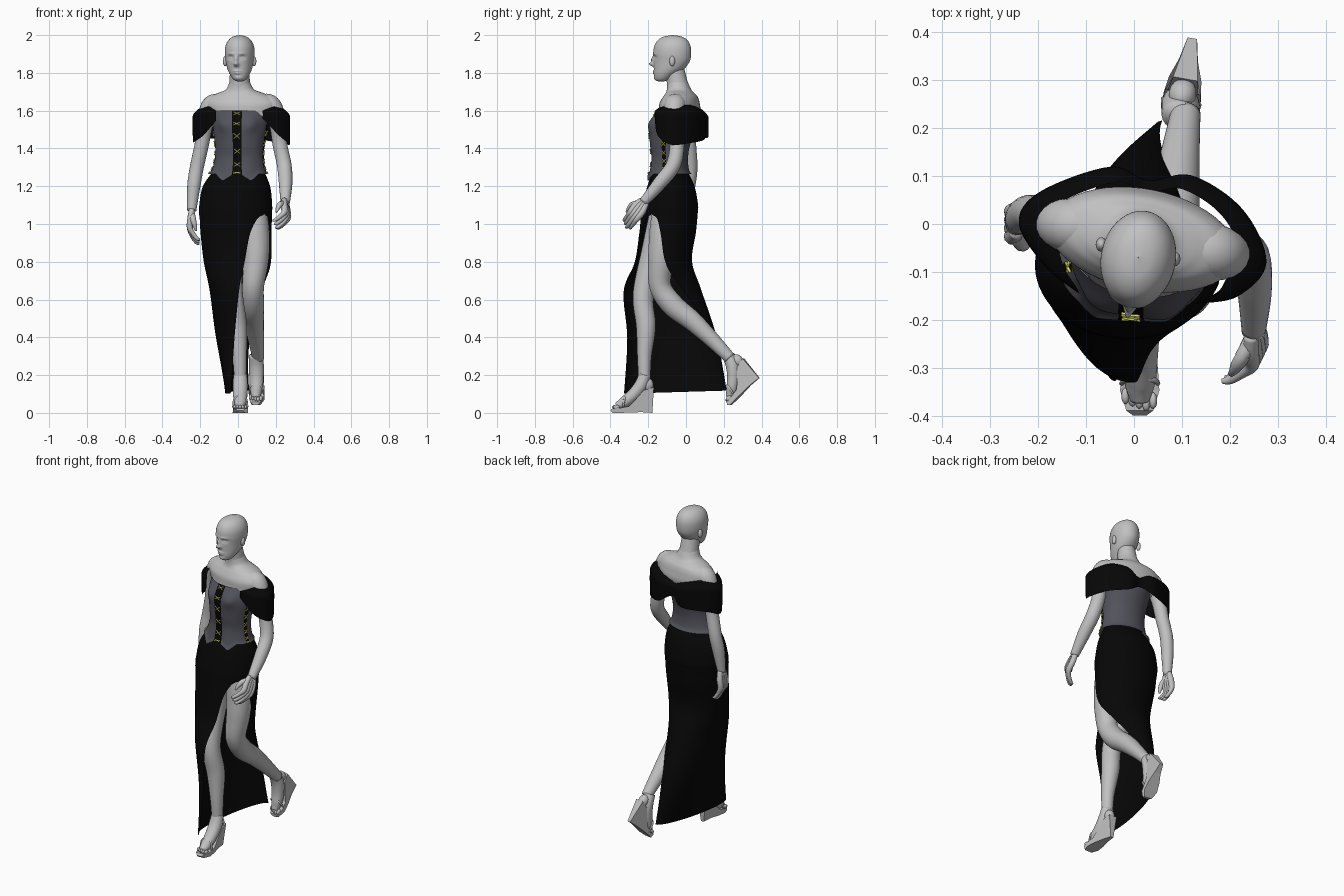
import bpy, bmesh, math
from mathutils import Vector, Matrix

def material(name, rgb):
    m = bpy.data.materials.new(name)
    m.diffuse_color = (*rgb, 1)
    return m

SKIN = material("grey skin", (0.53, 0.53, 0.53))
BLACK = material("black cloth", (0.002, 0.002, 0.002))
SLATE = material("slate bodice", (0.085, 0.085, 0.106))
YELLOW = material("yellow lace", (0.80, 0.78, 0.09))

def finish(name, bm, mats, smooth=True):
    bmesh.ops.remove_doubles(bm, verts=bm.verts, dist=0.00005)
    bmesh.ops.recalc_face_normals(bm, faces=bm.faces)
    me = bpy.data.meshes.new(name)
    bm.to_mesh(me)
    bm.free()
    for m in mats:
        me.materials.append(m)
    for p in me.polygons:
        p.use_smooth = smooth
    ob = bpy.data.objects.new(name, me)
    bpy.context.collection.objects.link(ob)
    return ob

def spline(rows, t):
    """Smooth curve through rows of numbers, t from 0 to 1."""
    n = len(rows) - 1
    i = min(int(t * n), n - 1)
    f = t * n - i
    q = [rows[max(0, min(n, i + k))] for k in (-1, 0, 1, 2)]
    return [0.5 * (2*b + (c-a)*f + (2*a-5*b+4*c-d)*f*f + (3*b-a-3*c+d)*f**3)
            for a, b, c, d in zip(*q)]

def grid(name, point, nu, nv, mats, rule=None):
    """Surface from point(u, v); rule(u, v) picks a material."""
    bm = bmesh.new()
    vs = [[bm.verts.new(point(i / nu, j / nv)) for i in range(nu + 1)] for j in range(nv + 1)]
    for j in range(nv):
        for i in range(nu):
            f = bm.faces.new((vs[j][i], vs[j][i+1], vs[j+1][i+1], vs[j+1][i]))
            if rule:
                f.material_index = rule((i + .5) / nu, (j + .5) / nv)
    return finish(name, bm, mats)

def ring(row, deg, push=0.0):
    """Point on a turned ellipse; 0 deg is the front, 90 deg is -x."""
    z, cx, cy, rx, ry, rot = row[:6]
    a, r = math.radians(deg), math.radians(rot)
    x, y = -(rx + push) * math.sin(a), -(ry + push) * math.cos(a)
    return Vector((cx + x*math.cos(r) - y*math.sin(r), cy + x*math.sin(r) + y*math.cos(r), z))

def limbs(name, paths, mat=SKIN, seg=20, steps=6, flat=1.0):
    """Round tubes through (x, y, z, radius) points."""
    bm = bmesh.new()
    for path in paths:
        n = (len(path) - 1) * steps
        pts = [spline(path, i / n) for i in range(n + 1)]
        rings = []
        for i, p in enumerate(pts):
            t = Vector(pts[min(i+1, n)][:3]) - Vector(pts[max(i-1, 0)][:3])
            side = t.cross(Vector((0.13, 0.99, 0.1)) if abs(t.normalized().y) < .9 else Vector((0, 0, -1))).normalized()
            up = t.cross(side).normalized()
            rings.append([bm.verts.new(Vector(p[:3]) + p[3] * (side * math.cos(k*math.tau/seg) * flat
                          + up * math.sin(k*math.tau/seg))) for k in range(seg)])
        for a, b in zip(rings, rings[1:]):
            for k in range(seg):
                bm.faces.new((a[k], a[(k+1) % seg], b[(k+1) % seg], b[k]))
        bm.faces.new(rings[0])
        bm.faces.new(rings[-1])
    return finish(name, bm, [mat])

def balls(name, items, mat=SKIN):
    bm = bmesh.new()
    for loc, size in items:
        bmesh.ops.create_uvsphere(bm, u_segments=20, v_segments=12, radius=1,
                                  matrix=Matrix.Translation(loc) @ Matrix.Diagonal((*size, 1)))
    return finish(name, bm, [mat])

# Head: stacked sections with face features as soft bumps
HEAD = [(1.754, -.132, .006, .010), (1.762, -.126, .030, .034), (1.787, -.112, .049, .056),
        (1.82, -.090, .064, .080), (1.86, -.076, .073, .096), (1.90, -.073, .078, .101),
        (1.94, -.072, .075, .097), (1.972, -.071, .060, .080), (1.992, -.07, .035, .048), (2.0, -.07, .001, .001)]
FACE = [(0, 1.846, .012, .011, .026), (0, 1.87, .009, .018, .014), (.031, 1.882, .016, .010, -.012),
        (-.031, 1.882, .016, .010, -.012), (.031, 1.880, .010, .005, .007), (-.031, 1.880, .010, .005, .007),
        (0, 1.809, .019, .005, .008), (0, 1.798, .016, .005, .008), (0, 1.772, .02, .01, .006),
        (.03, 1.902, .02, .006, .004), (-.03, 1.902, .02, .006, .004)]

def head_point(u, v):
    z, cy, rx, ry = spline(HEAD, v)
    a = u * math.tau
    x, y = -rx * math.sin(a), -ry * math.cos(a)
    if math.cos(a) > 0:
        for bx, bz, sx, sz, h in FACE:
            y -= h * math.exp(-((x-bx)/sx)**2 - ((z-bz)/sz)**2)
    r = math.radians(-11)
    return Vector((.009 + x*math.cos(r) - y*math.sin(r), cy + x*math.sin(r) + y*math.cos(r), z))

grid("head", head_point, 96, 90, [SKIN])
balls("ears", [((-.068, -.043, 1.862), (.012, .015, .027)), ((.085, -.073, 1.862), (.012, .015, .027))])
limbs("neck", [[(.008, -.062, 1.83, .050), (.009, -.047, 1.75, .055), (.012, -.033, 1.66, .068)]], seg=32)

# Bare shoulders and chest
CHEST = [(1.75, .009, -.045, .055, .055, -11), (1.712, .011, -.037, .076, .064, -11),
         (1.692, .014, -.032, .125, .074, -11), (1.672, .016, -.03, .172, .088, -11),
         (1.635, .018, -.034, .200, .102, -11), (1.58, .02, -.035, .185, .106, -11),
         (1.5, .013, -.063, .13, .098, -9), (1.42, .01, -.08, .11, .08, -8)]
grid("shoulders", lambda u, v: ring(spline(CHEST, v), u * 360), 48, 40, [SKIN])

# Bodice with black lacing panels and a pointed front hem
BODICE = [(1.60, .012, -.042, .15, .110, -9), (1.55, .013, -.058, .150, .124, -9),
          (1.5, .013, -.07, .145, .124, -9), (1.42, .01, -.084, .132, .106, -8),
          (1.35, .008, -.086, .130, .096, -7), (1.29, .004, -.087, .142, .102, -5),
          (1.265, .0, -.086, .158, .115, -3)]

def bodice_point(u, v, push=0.0):
    deg = (u - .5) * 360
    row = spline(BODICE, v)
    w = max(0, min(1, (1.36 - row[0]) / .095))
    peak = max(0, 1 - abs(abs(deg) - 26) / 20) * w
    bust = .014 * math.exp(-((abs(deg) - 28) / 16)**2 - ((row[0] - 1.53) / .04)**2)
    p = ring(row, deg, push + bust + .012 * peak)
    p.z -= .038 * peak
    return p

def bodice_rule(u, v):
    deg = abs((u - .5) * 360)
    return 1 if deg < 10 or (74 < deg < 88 and v > .25) else 0

grid("bodice", bodice_point, 144, 40, [SLATE, BLACK], bodice_rule)

# Crossed yellow laces, front and both sides
laces = []
for mid, width, start, count in ((0, 7, .06, 6), (81, 6, .38, 6), (-81, 6, .38, 6)):
    for k in range(count):
        v = start + (.93 - start) * k / (count - 1)
        for s in (-1, 1):
            ends = [bodice_point(.5 + (mid + e * width) / 360, v + s * e * .028, .003) for e in (-1, 0, 1)]
            laces.append([(*p, .0028) for p in ends])
limbs("laces", laces, YELLOW, seg=6, steps=2)

# Off-shoulder sleeve band: x, y, top z, bottom z around the body
BAND = [(-.115, -.143, 1.60, 1.55), (-.182, -.09, 1.62, 1.47), (-.238, 0, 1.62, 1.43), (-.195, .066, 1.63, 1.45),
        (-.05, .118, 1.60, 1.46), (.03, .09, 1.575, 1.50), (.12, .10, 1.61, 1.45), (.225, .03, 1.63, 1.43),
        (.274, -.08, 1.62, 1.42), (.215, -.15, 1.62, 1.47), (.13, -.165, 1.60, 1.56)]

def band_point(u, v):
    x, y, top, bottom = spline(BAND, u)
    ends = min(1, 8 * min(u, 1 - u))
    s = 1 - .20 * ends * max(0, 1 - v / .28)**2 + .01 * math.sin(math.pi * v)
    return Vector((.02 + (x - .02) * s, -.035 + (y + .035) * s, top + (bottom - top) * v))

grid("sleeve_band", band_point, 80, 24, [BLACK])

# Long skirt, slit on the +x side: z, centre, radii, turn, first and last angle, shear
SKIRT = [(1.29, .005, -.085, .128, .088, 0, -52, 308, 0), (1.2, -.008, -.08, .178, .125, 0, -52, 308, 0),
         (1.1, -.012, -.084, .193, .148, 0, -52, 308, 0), (1.055, -.013, -.088, .193, .150, 0, -52, 308, 0),
         (1.03, -.012, -.09, .191, .150, 0, -37, 295, 0), (.95, -.01, -.098, .188, .150, 0, -23, 284, 0),
         (.8, -.003, -.12, .178, .152, 0, -12, 266, 0), (.65, 0, -.125, .150, .205, 0, -2, 238, 0),
         (.4, 0, -.075, .115, .236, 0, 0, 204, .08), (.11, .01, -.056, .060, .272, 0, 0, 180, .18)]

def skirt_point(u, v):
    row = spline(SKIRT, v)
    p = ring(row, row[6] + (row[7] - row[6]) * u)
    p.x += row[8] * (p.y - row[2])
    p.z += .03 * (p.y + .05) * v
    return p

grid("skirt", skirt_point, 72, 72, [BLACK])

# Arms, each starting with a rounded shoulder inside the chest
limbs("left_arm", [[(.12, -.05, 1.63, .055), (.165, -.058, 1.628, .059), (.195, -.062, 1.585, .052),
                    (.212, -.052, 1.51, .043), (.222, -.047, 1.42, .039), (.245, -.068, 1.31, .039),
                    (.252, -.14, 1.215, .036), (.25, -.225, 1.115, .025)]])
limbs("right_arm", [[(-.09, -.005, 1.63, .055), (-.132, -.003, 1.628, .057), (-.160, .002, 1.585, .050),
                     (-.178, .01, 1.51, .042), (-.192, .016, 1.42, .038), (-.218, .024, 1.3, .037),
                     (-.234, .014, 1.2, .035), (-.245, 0, 1.07, .024)]])

def hand(name, wrist, along, spread, curl):
    """Palm, four curled fingers and a thumb."""
    w, a, s, c = (Vector(q) for q in (wrist, along, spread, curl))
    paths = []
    for k in (-1.5, -.5, .5, 1.5):
        base, reach = w + s * k * .6, 1 - .06 * abs(k - .5)
        pts = [base, w + s*k + a*.045, w + s*k + a*.085, w + s*k + a*.125*reach + c*.018,
               w + s*k + a*.155*reach + c*.045, w + s*k + a*.160*reach + c*.060]
        paths.append([(*p, r) for p, r in zip(pts, (.015, .018, .016, .012, .010, .005))])
    thumb = [w + a*.01, w + a*.045 - s*2.2 + c*.012, w + a*.075 - s*2.6 + c*.025, w + a*.10 - s*2.4 + c*.035]
    paths.append([(*p, r) for p, r in zip(thumb, (.016, .016, .012, .006))])
    limbs(name, paths, seg=10, steps=4)

hand("left_hand", (.25, -.222, 1.118), (.06, -.62, -.82), (.006, .0125, -.0110), (-1.1, 0, 0))
hand("right_hand", (-.245, 0, 1.078), (-.12, 0, -1.14), (0, .017, 0), (1, 0, 0))

# Legs
limbs("right_leg", [[(-.07, -.1, 1.08, .088), (-.062, -.155, .86, .08), (-.03, -.225, .63, .056),
                     (-.005, -.212, .46, .052), (.008, -.22, .3, .038), (.012, -.22, .18, .032)]], seg=28, steps=8)
limbs("left_leg", [[(.075, -.1, 1.12, .068), (.088, -.115, 1.0, .074), (.096, -.125, .9, .072),
                    (.094, -.134, .8, .067), (.08, -.136, .67, .058), (.078, -.07, .57, .060),
                    (.084, .035, .485, .053), (.095, .135, .39, .042), (.108, .232, .29, .031)]], seg=28, steps=8)

# Feet in wedge sandals with the heel corner at the origin: y, z, half width
WEDGE = [(0, 0, .010), (.008, .135, .026), (-.045, .12, .032), (-.085, .075, .033), (-.125, .035, .038),
         (-.17, .026, .041), (-.212, .024, .028), (-.222, .012, .014), (-.21, 0, .024), (-.17, 0, .040),
         (-.115, .002, .034), (-.06, .004, .020)]

def foot(side, place):
    skin = limbs(side + "_foot", [[(0, -.04, .20, .032), (0, -.06, .145, .036), (0, -.10, .095, .034),
                                   (0, -.15, .055, .030), (0, -.19, .036, .018)]], flat=1.12)
    toes = balls(side + "_toes", [((.028 - .0145*k, -.196 + .005*abs(k-1), .031), (.0085, .017, .011))
                                  for k in range(5)] + [((0, -.024, .148), (.029, .03, .036))])
    bm = bmesh.new()
    rows = [[bm.verts.new((s * w, y, z)) for y, z, w in WEDGE] for s in (-1, 1)]
    n = len(WEDGE)
    for r in rows:
        bm.faces.new(r)
    for k in range(n):
        bm.faces.new((rows[0][k], rows[0][(k+1) % n], rows[1][(k+1) % n], rows[1][k]))
    wedge = finish(side + "_wedge_sole", bm, [SKIN], False)
    strap = limbs(side + "_strap", [[(-.038, -.155, .03, .005), (-.03, -.148, .075, .006), (0, -.145, .09, .006),
                                     (.03, -.148, .075, .006), (.038, -.155, .03, .005)]], seg=8)
    for ob in (skin, toes, wedge, strap):
        ob.data.transform(place)

foot("right", Matrix.Translation((.012, -.178, 0)))
foot("left", Matrix.Translation((.122, .388, .185)) @ Matrix.Rotation(math.radians(-10), 4, 'Z')
     @ Matrix.Rotation(math.radians(43), 4, 'X'))
